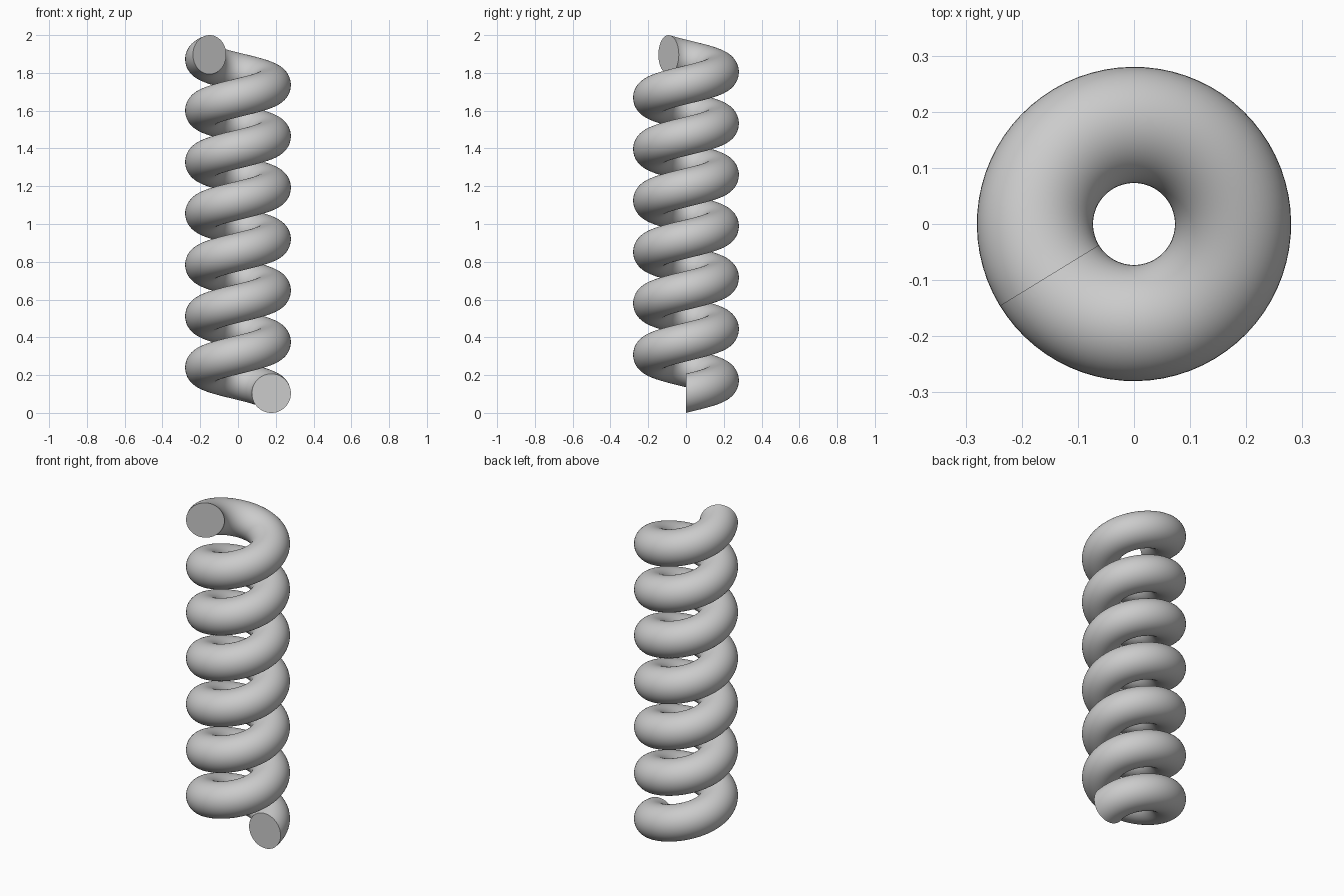
import bpy
import bmesh
from math import cos, sin, radians, tau
from mathutils import Matrix, Vector

cube = bpy.data.objects.get("Cube")
if cube:
    bpy.data.objects.remove(cube, do_unlink=True)

COIL_RADIUS = 0.1765
WIRE_RADIUS = 0.1035
SWEEP = radians(6 * 360 + 211.5)
RISE = 2 - 2 * WIRE_RADIUS
STEPS = 474
SIDES = 48

grey = bpy.data.materials.new("plain grey")
grey.use_nodes = True
colour = (0.6, 0.6, 0.6, 1)
grey.diffuse_color = colour
grey.node_tree.nodes["Principled BSDF"].inputs["Base Color"].default_value = colour

# Round wire section, standing upright in the radial plane
section = [Vector((COIL_RADIUS + WIRE_RADIUS * cos(tau * i / SIDES), 0,
                   WIRE_RADIUS * (1 + sin(tau * i / SIDES))))
           for i in range(SIDES)]

# Screw the section around the vertical axis
bm = bmesh.new()
rings = []
for step in range(STEPS + 1):
    t = step / STEPS
    screw = Matrix.Translation((0, 0, RISE * t)) @ Matrix.Rotation(SWEEP * t, 4, 'Z')
    rings.append([bm.verts.new(screw @ p) for p in section])

for low, high in zip(rings, rings[1:]):
    for i in range(SIDES):
        j = (i + 1) % SIDES
        bm.faces.new((low[i], low[j], high[j], high[i]))

# Flat cut ends
bm.faces.new(rings[0])
bm.faces.new(rings[-1])
bmesh.ops.recalc_face_normals(bm, faces=bm.faces)

mesh = bpy.data.meshes.new("coil_spring")
bm.to_mesh(mesh)
bm.free()
mesh.materials.append(grey)
spring = bpy.data.objects.new("coil_spring", mesh)
bpy.context.collection.objects.link(spring)

# Smooth wire with crisp cut ends
bpy.ops.object.select_all(action='DESELECT')
spring.select_set(True)
bpy.context.view_layer.objects.active = spring
bpy.ops.object.shade_smooth_by_angle(angle=radians(30))
